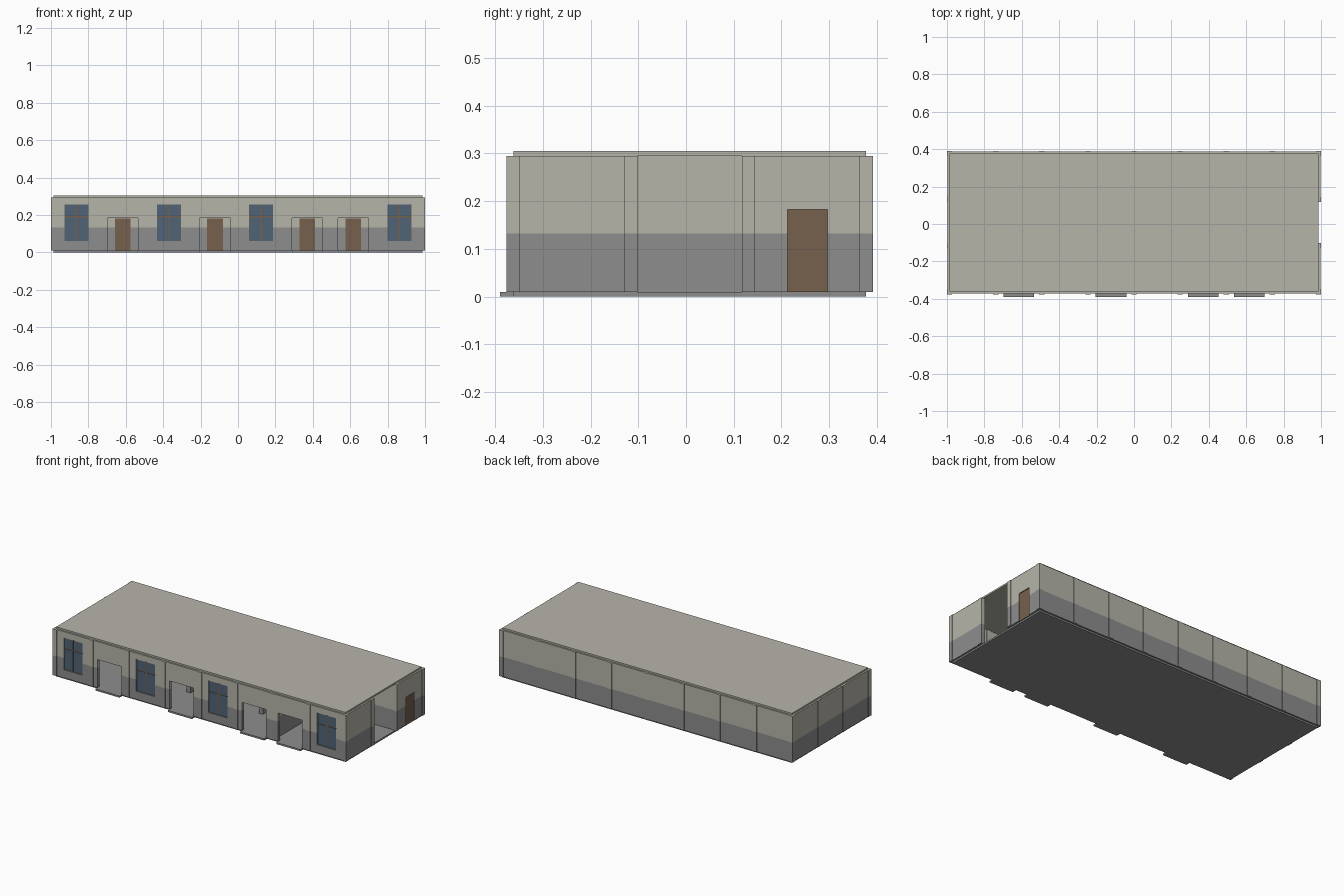
import bpy, bmesh

if "Cube" in bpy.data.objects:
    bpy.data.objects.remove(bpy.data.objects["Cube"])

P = 0.2465                       # bay size
XS = [(-4 + i) * P for i in range(9)]
YS = [-0.362 + i * P for i in range(4)]
Z0, Z1, BAND = 0.01, 0.295, 0.132
WALL, COL = 0.010, 0.014         # half thicknesses


def material(name, rgb):
    m = bpy.data.materials.new(name)
    m.diffuse_color = (*rgb, 1)
    m.use_nodes = True
    m.node_tree.nodes["Principled BSDF"].inputs["Base Color"].default_value = m.diffuse_color
    return m


CREAM = material("cream_paint", (0.47, 0.46, 0.40))
GREY = material("grey_paint", (0.265, 0.27, 0.265))
BROWN = material("brown_wood", (0.18, 0.115, 0.073))
GLASS = material("blue_glass", (0.08, 0.125, 0.18))


def finish(bm, name, mats):
    bmesh.ops.recalc_face_normals(bm, faces=bm.faces)
    if len(mats) == 2:           # two-tone paint split by height
        for f in bm.faces:
            f.material_index = int(f.calc_center_median().z > BAND)
    me = bpy.data.meshes.new(name)
    bm.to_mesh(me)
    bm.free()
    for m in mats:
        me.materials.append(m)
    ob = bpy.data.objects.new(name, me)
    bpy.context.collection.objects.link(ob)
    return ob


def box(name, lo, hi, mats):
    bm = bmesh.new()
    bmesh.ops.create_cube(bm, size=1)
    for v in bm.verts:
        for i in range(3):
            v.co[i] = lo[i] if v.co[i] < 0 else hi[i]
    if len(mats) == 2:
        bmesh.ops.bisect_plane(bm, geom=bm.verts[:] + bm.edges[:] + bm.faces[:],
                               plane_co=(0, 0, BAND), plane_no=(0, 0, 1))
    return finish(bm, name, mats)


def wall(name, axis, at, start, end, holes=()):
    """Wall along an axis with rectangular openings (a, b, z low, z high)."""
    us = sorted({start, end, *[h[0] for h in holes], *[h[1] for h in holes]})
    zs = sorted({Z0, BAND, Z1, *[h[2] for h in holes], *[h[3] for h in holes]})

    def solid(i, j):
        if not (0 <= i < len(us) - 1 and 0 <= j < len(zs) - 1):
            return False
        u, z = (us[i] + us[i + 1]) / 2, (zs[j] + zs[j + 1]) / 2
        return not any(a < u < b and c < z < d for a, b, c, d in holes)

    bm = bmesh.new()

    def quad(pts):
        bm.faces.new([bm.verts.new((u, at + t, z) if axis == 'x' else (at + t, u, z))
                      for u, t, z in pts])

    w = WALL
    for i in range(len(us) - 1):
        for j in range(len(zs) - 1):
            if not solid(i, j):
                continue
            a, b, c, d = us[i], us[i + 1], zs[j], zs[j + 1]
            for t in (-w, w):
                quad([(a, t, c), (b, t, c), (b, t, d), (a, t, d)])
            for di, u in ((-1, a), (1, b)):
                if not solid(i + di, j):
                    quad([(u, -w, c), (u, w, c), (u, w, d), (u, -w, d)])
            for dj, z in ((-1, c), (1, d)):
                if not solid(i, j + dj):
                    quad([(a, -w, z), (b, -w, z), (b, w, z), (a, w, z)])
    bmesh.ops.remove_doubles(bm, verts=bm.verts, dist=1e-5)
    return finish(bm, name, [GREY, CREAM])


def mid(i, grid=XS):
    return (grid[i] + grid[i + 1]) / 2


# Floor and roof slabs
box("floor_slab", (XS[0], YS[0], 0), (XS[8], YS[3], Z0), [GREY])
box("roof_slab", (XS[0], YS[0], Z1), (XS[8], YS[3], 0.305), [CREAM])

# Front wall with windows and open entrances
WINDOWS, ENTRIES = (0, 2, 4, 7), (1, 3, 5, 6)
holes = [(mid(i) - 0.064, mid(i) + 0.064, 0.06, 0.257) for i in WINDOWS]
holes += [(mid(i) - 0.082, mid(i) + 0.082, Z0, 0.184) for i in ENTRIES]
wall("front_wall", 'x', YS[0], XS[0], XS[8], holes)
wall("back_wall", 'x', YS[3], XS[0], XS[8])
wall("left_wall", 'y', XS[0], YS[0], YS[3])

# Right wall: two closed bays either side of a full-height opening
side_door = mid(2, YS)
wall("right_wall_front", 'y', XS[8], YS[0], YS[1])
wall("right_wall_back", 'y', XS[8], YS[2], YS[3],
     [(side_door - 0.042, side_door + 0.042, Z0, 0.182)])
box("side_door", (XS[8] - 0.004, side_door - 0.042, Z0),
    (XS[8] + 0.004, side_door + 0.042, 0.182), [BROWN])

# Inner walls and doors
wall("corridor_wall", 'x', YS[2], XS[0], XS[8],
     [(mid(i) - 0.042, mid(i) + 0.042, Z0, 0.182) for i in ENTRIES])
wall("partition_wall", 'y', XS[6], YS[0], YS[2])
for i in ENTRIES:
    box("inner_door", (mid(i) - 0.042, YS[2] - 0.004, Z0),
        (mid(i) + 0.042, YS[2] + 0.004, 0.182), [BROWN])
    box("entrance_step", (mid(i) - 0.082, -0.39, 0), (mid(i) + 0.082, YS[0], Z0), [GREY])

# Windows: wooden bars with two tall and two short panes
for i in WINDOWS:
    c, y = mid(i), YS[0]
    box("window_frame", (c - 0.064, y - 0.002, 0.06), (c + 0.064, y + 0.002, 0.257), [BROWN])
    for s in (-1, 1):
        x0, x1 = sorted((c + s * 0.004, c + s * 0.063))
        for lo, hi in ((0.062, 0.188), (0.194, 0.255)):
            box("window_pane", (x0, y - 0.004, lo), (x1, y + 0.004, hi), [GLASS])

# Columns around the outside and two inside
spots = [(x, y) for x in XS for y in (YS[0], YS[3])]
spots += [(x, y) for x in (XS[0], XS[8]) for y in YS[1:3]]
spots += [(XS[3], YS[1]), (XS[5], YS[1])]
for x, y in spots:
    box("column", (x - COL, y - COL, Z0), (x + COL, y + COL, Z1), [GREY, CREAM])
